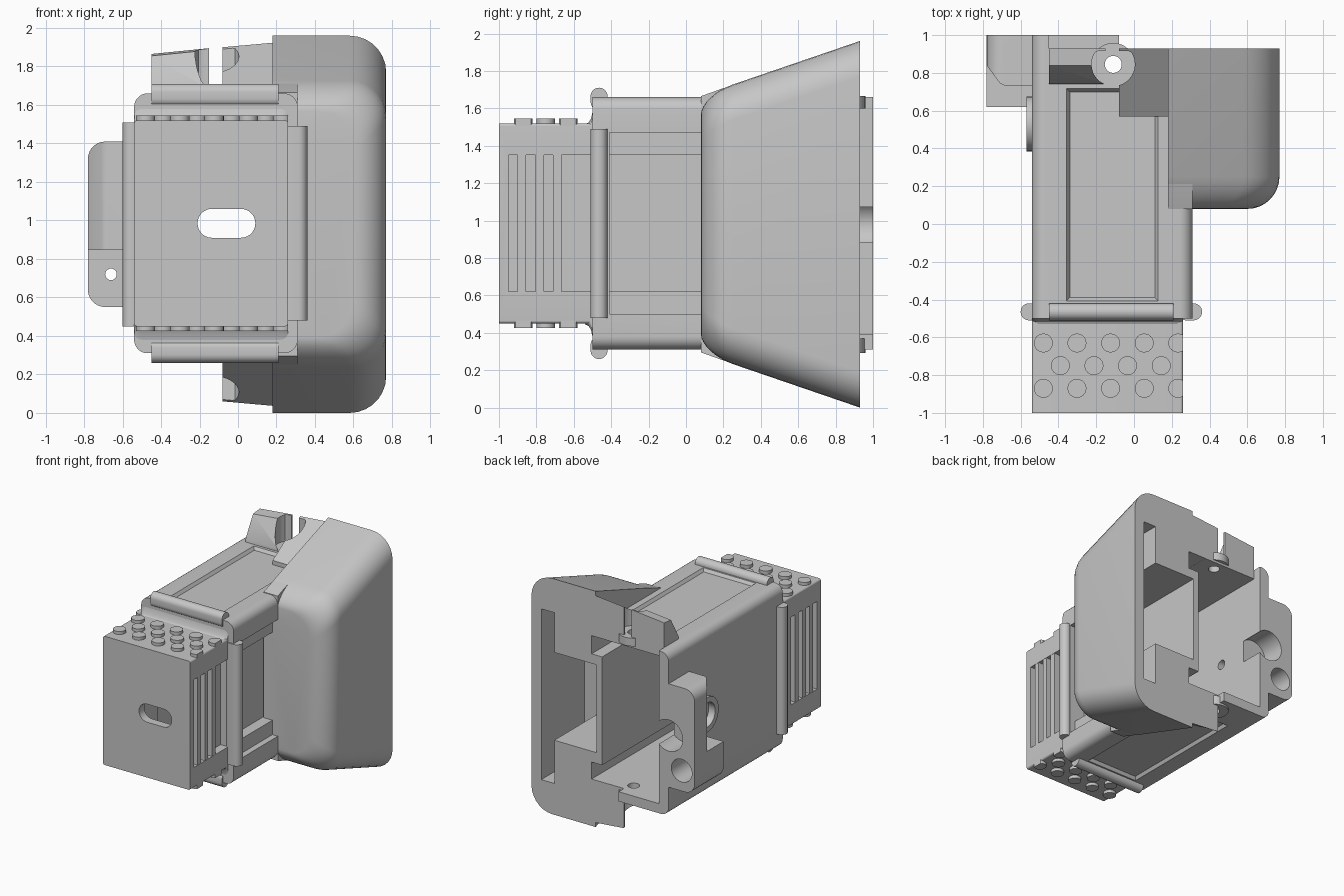
import bpy, bmesh, math

cube = bpy.data.objects.get("Cube")
if cube:
    bpy.data.objects.remove(cube, do_unlink=True)

grey = bpy.data.materials.new("plain_grey")
grey.use_nodes = True
COLOR = (0.57, 0.57, 0.57, 1)
grey.diffuse_color = COLOR
grey.node_tree.nodes["Principled BSDF"].inputs["Base Color"].default_value = COLOR

MID = 0.98  # height of the horizontal symmetry plane
AXES = {"x": lambda u, v, w: (w, u, v),
        "y": lambda u, v, w: (u, w, v),
        "z": lambda u, v, w: (u, v, w)}


def rrect(u0, u1, v0, v1, r, corners="1111", n=7):
    """Rectangle outline, corners rounded in order: high-high, low-high, low-low, high-low."""
    pts = []
    spots = [(u1, v1, -1, -1), (u0, v1, 1, -1), (u0, v0, 1, 1), (u1, v0, -1, 1)]
    for i, (u, v, su, sv) in enumerate(spots):
        if corners[i] == "0" or r == 0:
            pts.append((u, v))
            continue
        for k in range(n + 1):
            a = math.pi / 2 * (i + k / n)
            pts.append((u + su * r + r * math.cos(a), v + sv * r + r * math.sin(a)))
    return pts


def circle(u, v, r, n=32):
    return [(u + r * math.cos(2 * math.pi * k / n), v + r * math.sin(2 * math.pi * k / n))
            for k in range(n)]


def flip(pts):
    """Mirror a (y, z) outline about the middle plane."""
    return [(y, 2 * MID - z) for y, z in pts]


def loft(name, sections, axis):
    """Skin a list of (outline, position) sections and cap both ends."""
    bm = bmesh.new()
    rings = [[bm.verts.new(AXES[axis](u, v, w)) for u, v in pts] for pts, w in sections]
    for a, b in zip(rings, rings[1:]):
        for i in range(len(a)):
            j = (i + 1) % len(a)
            bm.faces.new((a[i], a[j], b[j], b[i]))
    bm.faces.new(rings[0])
    bm.faces.new(rings[-1])
    bmesh.ops.recalc_face_normals(bm, faces=bm.faces[:])
    mesh = bpy.data.meshes.new(name)
    bm.to_mesh(mesh)
    bm.free()
    obj = bpy.data.objects.new(name, mesh)
    bpy.context.scene.collection.objects.link(obj)
    mesh.materials.append(grey)
    return obj


def prism(name, pts, lo, hi, axis="y"):
    return loft(name, [(pts, lo), (pts, hi)], axis)


def box(name, x0, x1, y0, y1, z0, z1):
    return prism(name, rrect(x0, x1, z0, z1, 0), y0, y1)


def cut(obj, *cutters):
    """Subtract the cutters, bake the result and drop the modifiers."""
    for c in cutters:
        c.hide_render = True
        mod = obj.modifiers.new("cut", "BOOLEAN")
        mod.operation, mod.solver, mod.object = "DIFFERENCE", "EXACT", c
    bpy.context.view_layer.update()
    deps = bpy.context.evaluated_depsgraph_get()
    mesh = bpy.data.meshes.new_from_object(obj.evaluated_get(deps))
    obj.modifiers.clear()
    obj.data = mesh


# Shared cutters
main_cavity = box("cut_cavity", -0.45, 0.12, -0.42, 1.2, 0.39, 1.58)
upper_side = box("cut_upper_side", 0.05, 0.217, -0.42, 1.2, 1.43, 1.581)
lower_side = box("cut_lower_side", 0.05, 0.217, -0.42, 1.2, 0.389, 0.53)
plug_cavity = box("cut_plug_cavity", -0.44, 0.11, -0.93, -0.3, 0.53, 1.43)
pocket = box("cut_pocket", 0.17, 0.57, -0.41, 1.2, 0.62, 1.35)
pin_hole = prism("cut_pin_hole", circle(-0.11, 0.845, 0.045), -0.5, 2.5, "z")
rear_bore = prism("cut_rear_bore", circle(-0.54, MID, 0.13), 0.8, 1.2)
screw_hole = prism("cut_screw_hole", circle(-0.66, 0.72, 0.03), 0, 1.3)
screw_seat = prism("cut_screw_seat", circle(-0.66, 0.72, 0.095), 0.75, 1.3)
side_hole = prism("cut_side_hole", circle(0.53, MID, 0.04), -0.7, -0.3, "x")
side_bore = prism("cut_side_bore", circle(0.53, MID, 0.1), -0.7, -0.51, "x")
cutters = [main_cavity, upper_side, lower_side, plug_cavity, pocket, pin_hole,
           rear_bore, screw_hole, screw_seat, side_hole, side_bore]

# Housing body with shallow soft-edged panels above and below
body = prism("housing_body", rrect(-0.54, 0.31, 0.31, 1.66, 0.07), -0.5, 1.0)
panel_floor = rrect(-0.34, 0.11, -0.39, 0.7, 0)
panel_rim = rrect(-0.36, 0.13, -0.41, 0.72, 0)
extra = [
    box("cut_back_top", -0.45, 0.6, 0.93, 1.2, 0.39, 2),
    box("cut_back_side", -0.08, 0.6, 0.93, 1.2, 0, 1),
    box("cut_side_panel", 0.26, 0.6, -0.41, 1.2, 0.5, 1.47),
    loft("cut_top_panel", [(panel_floor, 1.635), (panel_rim, 1.665)], "z"),
    loft("cut_bottom_panel", [(panel_rim, 0.305), (panel_floor, 0.335)], "z"),
]
cutters += extra
cut(body, main_cavity, upper_side, lower_side, plug_cavity, pocket, pin_hole,
    rear_bore, side_bore, side_hole, *extra)

# Front plug with a slotted face and recessed sides
plug = prism("front_plug", rrect(-0.54, 0.26, 0.45, 1.52, 0.015), -1, -0.43)
plug_right = box("cut_plug_right", 0.19, 0.5, -0.95, -0.3, 0.62, 1.35)
extra = [
    prism("cut_front_slot", rrect(-0.21, 0.09, 0.91, 1.06, 0.074), -1.2, -0.8),
    plug_right,
    box("cut_plug_left", -0.8, -0.49, -0.95, -0.61, 0.62, 1.35),
]
cutters += extra
cut(plug, plug_cavity, *extra)
for i in range(3):
    y = -0.9 + i * 0.095
    box("left_slat", 0.17, 0.258, y, y + 0.045, 0.61, 1.36)
    box("right_slat", -0.538, -0.47, y, y + 0.045, 0.61, 1.36)

# Grip studs above and below the plug
edge_trim = box("cut_stud_edge", 0.26, 0.6, -1.2, 0, 0, 2)
cutters.append(edge_trim)
for y, start, count in ((-0.63, -0.48, 5), (-0.75, -0.39, 4), (-0.87, -0.48, 5)):
    for i in range(count):
        x = start + i * 0.178
        for lo, hi in ((1.5, 1.545), (0.425, 0.47)):
            stud = prism("grip_stud", circle(x, y, 0.05, 24), lo, hi, "z")
            if x > 0.2:
                cut(stud, edge_trim)

# Rounded collar ribs around the front of the body
for lo, hi in ((1.59, 1.71), (0.26, 0.38)):
    prism("collar_rib", rrect(-0.51, -0.42, lo, hi, 0.044), -0.45, 0.21, "x")
prism("collar_rib_right", rrect(-0.6, -0.5, -0.51, -0.42, 0.044), 0.45, 1.51, "z")
prism("collar_rib_left", rrect(0.23, 0.36, -0.51, -0.42, 0.044), 0.48, 1.49, "z")
# Curved lead-in between plug and body
ramp = loft("collar_ramp", [(rrect(-0.54, 0.26, MID - h, MID + h, 0.04), y)
                            for y, h in ((-0.54, 0.535), (-0.52, 0.545), (-0.508, 0.565),
                                         (-0.5, 0.6), (-0.47, 0.6))], "y")
cut(ramp, plug_cavity, plug_right)

# Flared side shroud
sections = []
R = 0.17
for k in range(9):
    a = math.pi / 2 * k / 8
    y = 0.08 + R * (1 - math.cos(a))
    inset = R * (1 - math.sin(a))
    h = 0.73 + (y - 0.2) * 0.342 - inset * 0.6
    sections.append((rrect(0.18, 0.77 - inset, MID - h, MID + h, 0.19, "1001"), y))
sections.append((rrect(0.18, 0.77, 0, 1.96, 0.19, "1001"), 0.93))
shroud = loft("side_shroud", sections, "y")
slot = box("cut_rear_slot", 0.56, 0.68, 0.36, 1.2, 0.26, 1.68)
shroud_pocket = box("cut_shroud_pocket", 0.1, 0.57, 0.3, 1.2, 0.62, 1.35)
cutters += [slot, shroud_pocket]
cut(shroud, slot, shroud_pocket, upper_side, lower_side)

# Shoulders that lead from the body rails up to the shroud
shoulder = [(0.08, 1.6), (0.08, 1.665), (0.2, 1.708), (0.3, 1.735), (0.3, 1.6)]
prism("upper_shoulder", shoulder, 0.18, 0.31, "x")
prism("lower_shoulder", flip(shoulder), 0.18, 0.31, "x")

# Sloping flange wings, cleared around the pin but with a thin rear web
clearance = [(x, min(y, 0.915)) for x, y in circle(-0.11, 0.845, 0.115)]
clear_top = prism("cut_clear_top", clearance, 1.665, 2.3, "z")
clear_low = prism("cut_clear_low", clearance, -0.3, 0.295, "z")
cutters += [clear_top, clear_low]


def wing(top):
    return [(0.57, 1.62), (0.57, 1.67), (0.93, top), (0.93, 1.62)]


def tower(top):
    return [(0.74, 1.62), (0.74, 1.68), (0.84, top - 0.01), (0.93, top), (0.93, 1.62)]


upper_wing = loft("upper_wing", [(wing(1.9), -0.08), (wing(1.925), 0.2)], "x")
lower_wing = loft("lower_wing", [(flip(wing(1.9)), -0.08), (flip(wing(1.925)), 0.2)], "x")
upper_tower = loft("upper_tower", [(tower(1.865), -0.45), (tower(1.895), -0.15)], "x")
for part in (upper_wing, upper_tower):
    cut(part, clear_top, pin_hole, main_cavity)
cut(lower_wing, clear_low, pin_hole, main_cavity)
for name, lo, hi in (("upper_pin_pad", 1.6, 1.667), ("lower_pin_pad", 0.293, 0.37)):
    pad = prism(name, circle(-0.11, 0.845, 0.114), lo, hi, "z")
    cut(pad, pin_hole)

# Mounting ear with a screw hole
ear = prism("mounting_ear", rrect(-0.78, -0.5, 0.55, 1.41, 0.09, "0110"), 0.73, 1.0)
chamfer = prism("cut_ear_chamfer", [(-0.9, 0.9), (-0.78, 0.84), (-0.71, 0.745), (-0.68, 0.73),
                                    (-0.68, 0.6), (-0.9, 0.6)], 0.85, 1.6, "z")
foot = prism("ear_foot", rrect(-0.78, -0.5, 0.55, 0.85, 0.09, "0010"), 0.62, 0.999)
cutters.append(chamfer)
cut(ear, chamfer, rear_bore, screw_hole, screw_seat)
cut(foot, rear_bore, screw_hole, screw_seat)

# Round boss on the side wall
boss = prism("side_boss", circle(0.53, MID, 0.145), -0.57, -0.5, "x")
cut(boss, side_bore, side_hole)

# Remove the cutters and shade the parts
for c in cutters:
    bpy.data.objects.remove(c, do_unlink=True)
for o in bpy.context.scene.objects:
    o.select_set(o.type == "MESH")
bpy.context.view_layer.objects.active = body
bpy.ops.object.shade_smooth_by_angle(angle=math.radians(30))
